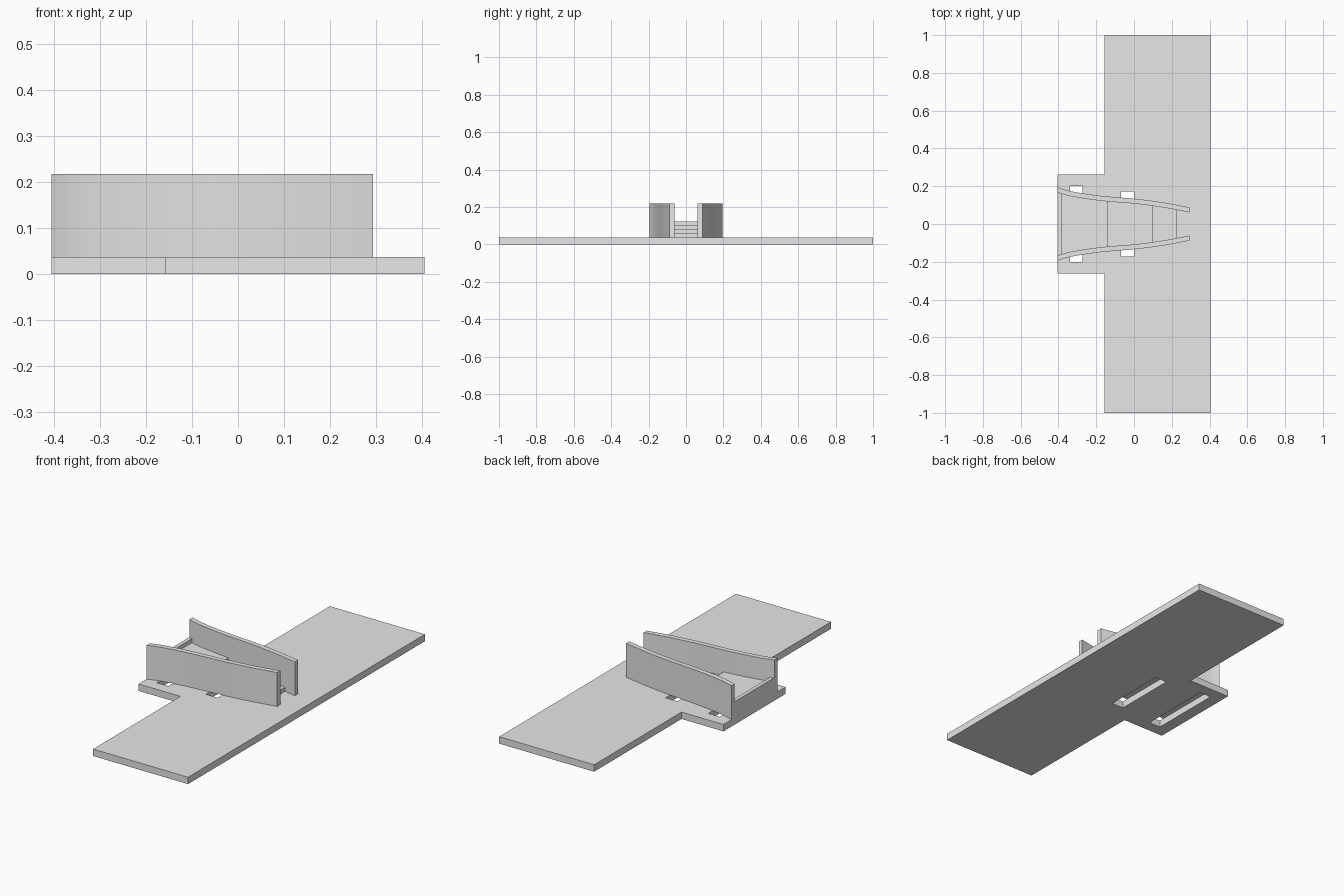
import bpy
import bmesh
import math
from mathutils import Vector

cube = bpy.data.objects.get("Cube")
if cube:
    bpy.data.objects.remove(cube, do_unlink=True)

grey = bpy.data.materials.new("plain grey")
grey.use_nodes = True
colour = (0.8, 0.8, 0.8, 1)
grey.diffuse_color = colour
grey.node_tree.nodes["Principled BSDF"].inputs["Base Color"].default_value = colour

PLATE_TOP, WALL_TOP = 0.037, 0.218
BACK, THICK = -0.405, 0.026
STEP = 0.0215


def prism(name, outline, z0, z1):
    """Extrude a flat outline from z0 up to z1."""
    bm = bmesh.new()
    face = bm.faces.new([bm.verts.new((x, y, z0)) for x, y in outline])
    top = bmesh.ops.extrude_face_region(bm, geom=[face])["geom"]
    verts = [v for v in top if isinstance(v, bmesh.types.BMVert)]
    bmesh.ops.translate(bm, verts=verts, vec=(0, 0, z1 - z0))
    bmesh.ops.recalc_face_normals(bm, faces=bm.faces)
    mesh = bpy.data.meshes.new(name)
    bm.to_mesh(mesh)
    bm.free()
    mesh.materials.append(grey)
    obj = bpy.data.objects.new(name, mesh)
    bpy.context.collection.objects.link(obj)
    return obj


def rectangle(x0, x1, y):
    return [(x0, -y), (x1, -y), (x1, y), (x0, y)]


def activate(obj):
    bpy.ops.object.select_all(action="DESELECT")
    obj.select_set(True)
    bpy.context.view_layer.objects.active = obj


def smooth_path(points, cuts=4):
    """Catmull-Rom curve through the points."""
    pts = [Vector(p) for p in points]
    pts = [2 * pts[0] - pts[1]] + pts + [2 * pts[-1] - pts[-2]]
    path = []
    for a, b, c, d in zip(pts, pts[1:], pts[2:], pts[3:]):
        for i in range(cuts):
            t = i / cuts
            path.append(0.5 * (2 * b + (c - a) * t + (2 * a - 5 * b + 4 * c - d) * t ** 2
                               + (3 * b - a - 3 * c + d) * t ** 3))
    return path + [pts[-2]]


# Base plate: a long board with a tab at one side
half = [(0.405, 1), (-0.157, 1), (-0.157, 0.262), (BACK, 0.262)]
base = prism("base_plate", half + [(x, -y) for x, y in reversed(half)], 0, PLATE_TOP)

# Two strap slots cut through the plate
for x0, x1, y in [(-0.34, -0.272, 0.2), (-0.07, 0, 0.172)]:
    cutter = prism("slot_cutter", rectangle(x0, x1, y), -0.1, 0.1)
    cutter.hide_render = True
    mod = base.modifiers.new("slot", "BOOLEAN")
    mod.operation = "DIFFERENCE"
    mod.solver = "EXACT"
    mod.object = cutter
    activate(base)
    bpy.ops.object.modifier_apply(modifier=mod.name)
    bpy.data.objects.remove(cutter, do_unlink=True)

# Flared side walls, mirrored left and right of the channel
outer = smooth_path([(BACK, 0.195), (-0.36, 0.18), (-0.3, 0.167), (-0.2, 0.152), (-0.1, 0.142),
                     (0, 0.134), (0.1, 0.122), (0.2, 0.106), (0.293, 0.088)])


def wall_width(i):
    a, b = outer[max(i - 1, 0)], outer[min(i + 1, len(outer) - 1)]
    return THICK * math.hypot(1, (b.y - a.y) / (b.x - a.x))


inner = [Vector((p.x, p.y - wall_width(i))) for i, p in enumerate(outer)]
for name, side in (("back_wall", 1), ("front_wall", -1)):
    outline = [(p.x, side * p.y) for p in outer + inner[::-1]]
    wall = prism(name, outline, PLATE_TOP, WALL_TOP)
    activate(wall)
    bpy.ops.object.shade_smooth_by_angle(angle=math.radians(30))


def inner_y(x):
    for a, b in zip(inner, inner[1:]):
        if a.x <= x <= b.x:
            return a.y + (b.y - a.y) * (x - a.x) / (b.x - a.x)
    return inner[-1].y


# Stepped channel floor, rising towards the tab end
edges = [BACK, -0.385, -0.14, 0.1, 0.225]
for n, (x0, x1) in enumerate(zip(edges, edges[1:])):
    xs = [x0] + [p.x for p in inner if x0 + 0.001 < p.x < x1 - 0.001] + [x1]
    side = [(x, inner_y(x)) for x in xs]
    prism(f"floor_step_{n + 1}", side + [(x, -y) for x, y in reversed(side)],
          PLATE_TOP, PLATE_TOP + STEP * (4 - n))
